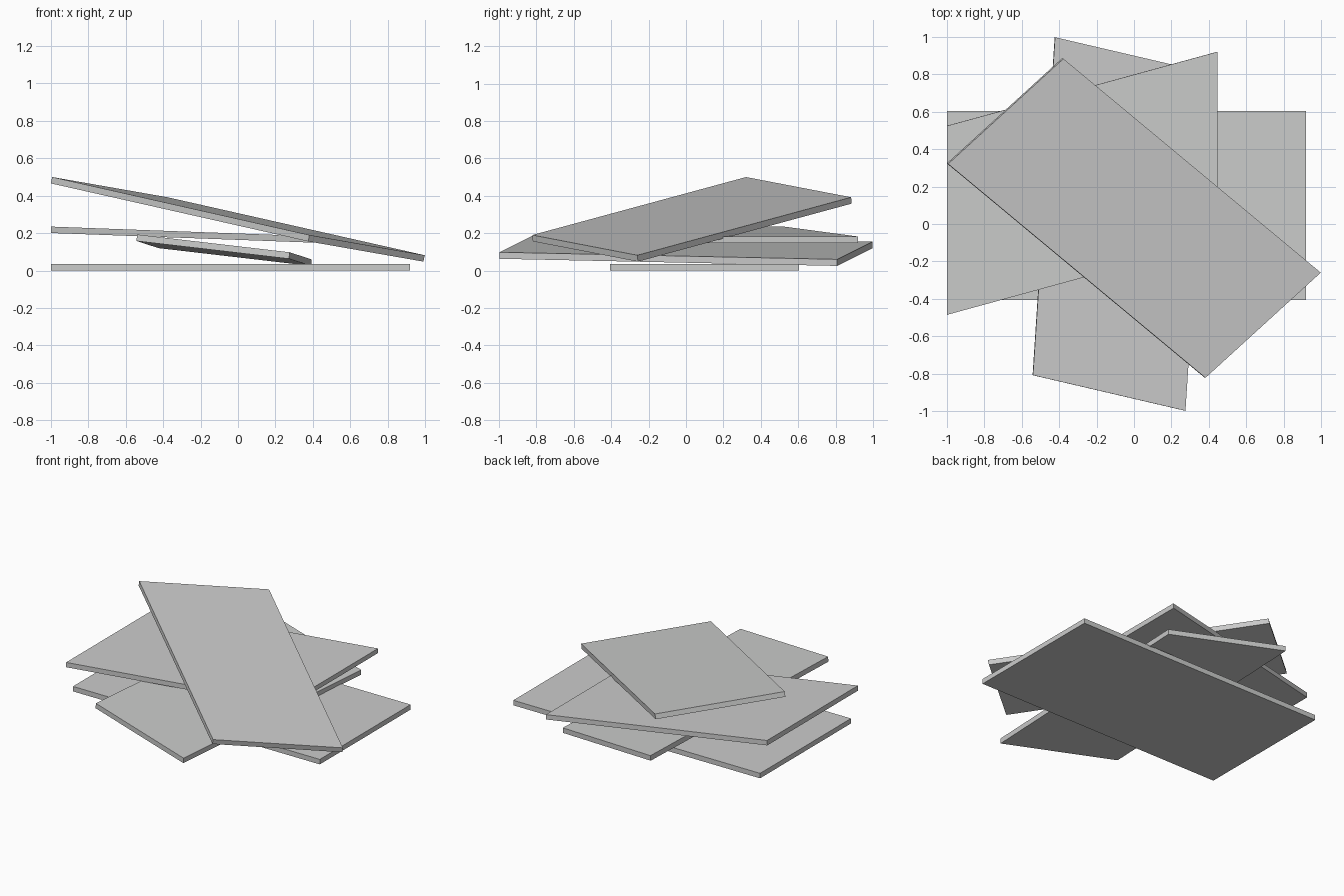
import bpy
import bmesh
from mathutils import Vector

if "Cube" in bpy.data.objects:
    bpy.data.objects.remove(bpy.data.objects["Cube"])

# Single plain grey for all boards
grey = bpy.data.materials.new("light_grey")
grey.diffuse_color = (0.6, 0.604, 0.6, 1.0)
grey.use_nodes = True
grey.node_tree.nodes["Principled BSDF"].inputs["Base Color"].default_value = grey.diffuse_color


def board(name, corner, edge_a, edge_b, drop):
    """Slanted flat board: one top corner, two top edges, and the drop to the underside."""
    c, a, b, d = (Vector(v) for v in (corner, edge_a, edge_b, drop))
    bm = bmesh.new()
    top = bm.faces.new([bm.verts.new(p) for p in (c, c + a, c + a + b, c + b)])
    ext = bmesh.ops.extrude_face_region(bm, geom=[top], use_keep_orig=True)
    new_verts = [g for g in ext["geom"] if isinstance(g, bmesh.types.BMVert)]
    bmesh.ops.translate(bm, verts=new_verts, vec=d)
    bmesh.ops.recalc_face_normals(bm, faces=bm.faces)
    mesh = bpy.data.meshes.new(name)
    bm.to_mesh(mesh)
    bm.free()
    mesh.materials.append(grey)
    obj = bpy.data.objects.new(name, mesh)
    bpy.context.collection.objects.link(obj)
    return obj


# Flat board on the ground
board("bottom_board", (-1, -0.405, 0.035), (1.92, 0, 0), (0, 1.01, 0), (0, 0, -0.035))
# Lengthwise board leaning on the bottom one
board("second_board", (-0.54, -0.808, 0.193), (0.815, -0.19, -0.095),
      (0.118, 1.806, -0.038), (-0.002, 0, -0.035))
# Nearly level skewed board
board("third_board", (-0.998, -0.485, 0.235), (1.443, 0.395, -0.053),
      (0, 1.01, 0), (-0.002, 0, -0.034))
# Steepest board on top
board("top_board", (-0.993, 0.321, 0.5), (1.375, -1.143, -0.31),
      (0.616, 0.562, -0.108), (-0.007, 0.003, -0.034))
